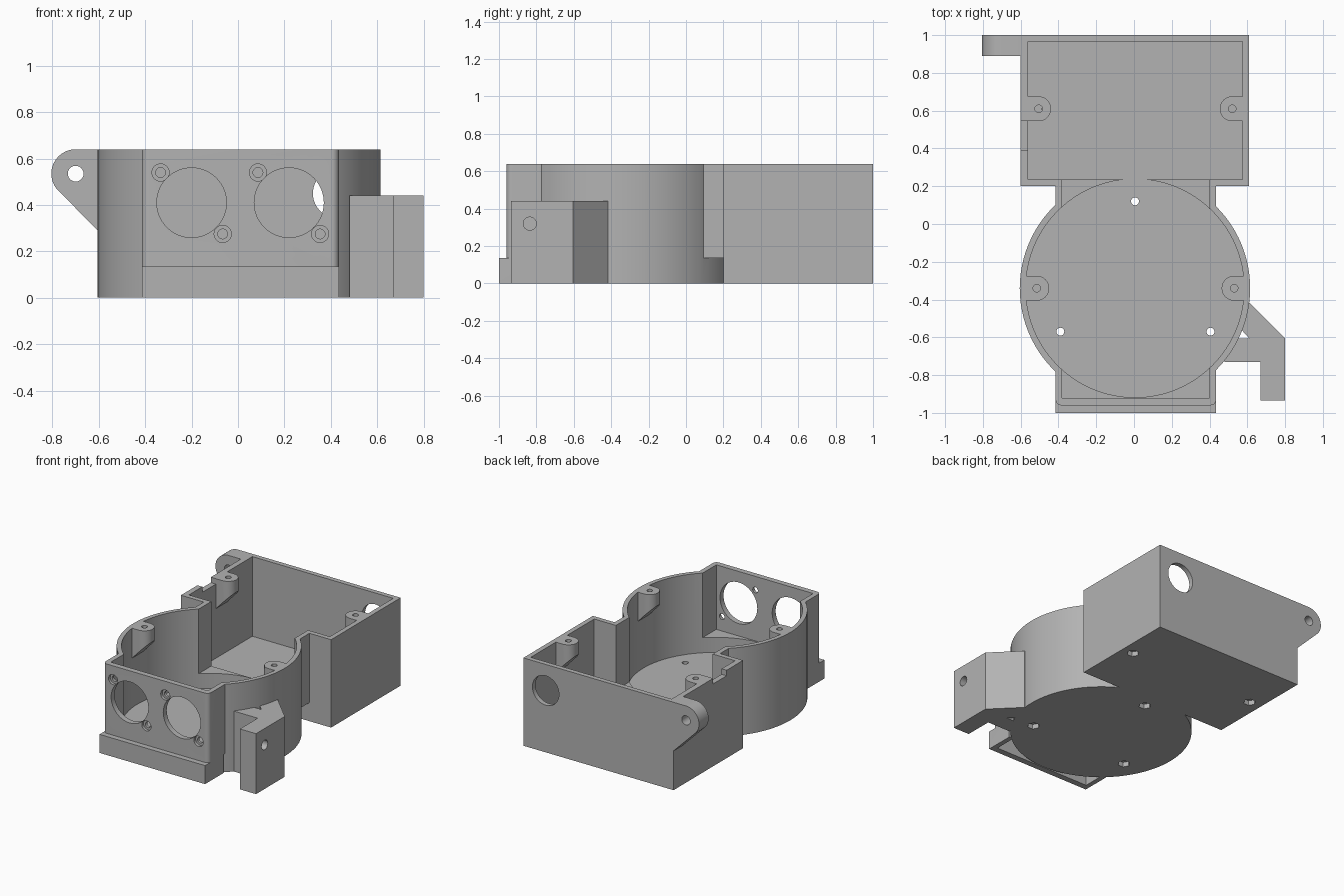
import bpy, bmesh
from math import sin, cos, radians, pi

if "Cube" in bpy.data.objects:
    bpy.data.objects.remove(bpy.data.objects["Cube"], do_unlink=True)

grey = bpy.data.materials.new("plain_grey")
grey.use_nodes = True
GREY = (0.45, 0.45, 0.45, 1)
grey.diffuse_color = GREY
grey.node_tree.nodes["Principled BSDF"].inputs["Base Color"].default_value = GREY

TOP, FLOOR, STEP, LEDGE = 0.64, 0.06, 0.135, 0.17
CX, CY = 0.005, -0.34


def arc(u, v, r, start=0, end=360, n=24):
    full = end - start == 360
    steps = n if full else n + 1
    return [(u + r * cos(radians(start + (end - start) * i / n)),
             v + r * sin(radians(start + (end - start) * i / n))) for i in range(steps)]


def rect(u0, u1, v0, v1):
    return [(u0, v0), (u1, v0), (u1, v1), (u0, v1)]


def prism(name, outline, lo, hi, axis="z"):
    """Extrude a 2D outline along an axis."""
    place = {"z": lambda u, v, w: (u, v, w),
             "y": lambda u, v, w: (u, w, v),
             "x": lambda u, v, w: (w, u, v)}[axis]
    bm = bmesh.new()
    rings = [[bm.verts.new(place(u, v, w)) for u, v in outline] for w in (lo, hi)]
    bm.faces.new(rings[0])
    bm.faces.new(rings[1])
    n = len(outline)
    for i in range(n):
        j = (i + 1) % n
        bm.faces.new((rings[0][i], rings[0][j], rings[1][j], rings[1][i]))
    bmesh.ops.recalc_face_normals(bm, faces=bm.faces)
    mesh = bpy.data.meshes.new(name)
    bm.to_mesh(mesh)
    bm.free()
    mesh.materials.append(grey)
    obj = bpy.data.objects.new(name, mesh)
    bpy.context.collection.objects.link(obj)
    return obj


def combine(target, tool, operation):
    """Apply an exact boolean and discard the tool."""
    mod = target.modifiers.new("combine", "BOOLEAN")
    mod.operation, mod.solver, mod.object = operation, "EXACT", tool
    tool.hide_render = True
    bpy.context.view_layer.update()
    graph = bpy.context.evaluated_depsgraph_get()
    mesh = bpy.data.meshes.new_from_object(target.evaluated_get(graph))
    target.modifiers.clear()
    target.data = mesh
    bpy.data.objects.remove(tool, do_unlink=True)


def add(target, *args):
    combine(target, prism("addition", *args), "UNION")


def cut(target, *args):
    combine(target, prism("cutter", *args), "DIFFERENCE")


# Outer mass: rear box, front step, rounded neck, drum
housing = prism("main_housing", rect(-0.6, 0.61, 0.2, 1.0), 0, TOP)
neck = (arc(-0.385, -0.93, 0.03, 180, 270, 6) + arc(0.405, -0.93, 0.03, 270, 360, 6)
        + [(0.435, 0.22), (-0.415, 0.22)])
add(housing, neck, STEP, TOP)
add(housing, rect(-0.415, 0.435, -1.0, -0.79), 0, STEP)
cut(housing, rect(-0.38, 0.4, -0.955, -0.7), -0.1, STEP)
add(housing, arc(CX, CY, 0.61, n=96), 0, TOP)

# Hollow interiors
cut(housing, rect(-0.56, 0.575, 0.235, 0.965), FLOOR, 1)
cut(housing, arc(CX, CY, 0.578, n=96), FLOOR, 1)
cut(housing, rect(-0.38, 0.4, -0.92, 0.26), LEDGE, 1)

# Notch in the right wall rim
cut(housing, rect(-0.7, -0.555, 0.39, 0.545), 0.60, 1)

# Screw bosses with sloping undersides
BOSSES = [(-0.505, 0.61, -1), (0.52, 0.61, 1), (-0.515, CY, -1), (0.53, CY, 1)]
for x, y, side in BOSSES:
    wall = x + side * 0.075
    tip = x - side * 0.066
    turn = 90 if side > 0 else -90
    shape = arc(x, y, 0.066, turn, turn + 180, 16) + [(wall, y - side * 0.066), (wall, y + side * 0.066)]
    boss = prism("boss", shape, 0.3, TOP)
    slope = [(wall + side * 0.1, 0.7), (tip - side * 0.1, 0.7), (tip - side * 0.1, 0.55),
             (tip, 0.55), (wall, 0.40), (wall + side * 0.1, 0.40)]
    combine(boss, prism("slope", slope, y - 0.2, y + 0.2, "y"), "INTERSECT")
    combine(housing, boss, "UNION")
    cut(housing, arc(x, y, 0.02), 0.5, 1)

# Floor screw holes and hexagonal nut pockets
FLOOR_HOLES = [(CX, 0.12), (-0.39, -0.57), (0.405, -0.57)]
for x, y in FLOOR_HOLES:
    cut(housing, arc(x, y, 0.021), -0.1, 0.1)
for x, y in FLOOR_HOLES + [b[:2] for b in BOSSES[:2]]:
    cut(housing, arc(x, y, 0.042, n=6), -0.1, 0.035)

# Twin front openings, each with two counterbored screw holes
for x in (-0.2, 0.22):
    cut(housing, arc(x, 0.41, 0.15, n=64), -1.1, -0.85, "y")
    for dx, z in ((-0.134, 0.54), (0.134, 0.275)):
        cut(housing, arc(x + dx, z, 0.037), -1.1, -0.94, "y")
        cut(housing, arc(x + dx, z, 0.021), -1.1, -0.85, "y")

# Cable opening in the back wall
cut(housing, arc(0.43, 0.45, 0.107, n=48), 0.9, 1.1, "y")

# Hanging ear at the back right
ear = arc(-0.7, 0.535, 0.105, 90, 225, 24) + [(-0.6, 0.286), (-0.59, 0.286), (-0.59, TOP)]
add(housing, ear, 0.89, 1.0, "y")
cut(housing, arc(-0.7, 0.535, 0.034), 0.8, 1.1, "y")

# Braced side bracket on the left
bracket = prism("side_bracket", [(0.48, -0.73), (0.67, -0.73), (0.67, -0.935), (0.8, -0.935),
                                 (0.8, -0.605), (0.612, -0.417), (0.59, -0.417), (0.56, -0.55),
                                 (0.61, -0.605), (0.54, -0.605), (0.48, -0.68)], 0, 0.44)
cut(bracket, arc(-0.835, 0.32, 0.035), 0.5, 1, "x")
combine(bracket, prism("drum_gap", arc(CX, CY, 0.6, n=96), -1, 1), "DIFFERENCE")

# Crisp edges with smooth curved walls
bpy.ops.object.select_all(action="DESELECT")
for obj in (housing, bracket):
    obj.select_set(True)
    bpy.context.view_layer.objects.active = obj
bpy.ops.object.shade_smooth_by_angle(angle=pi / 6)
